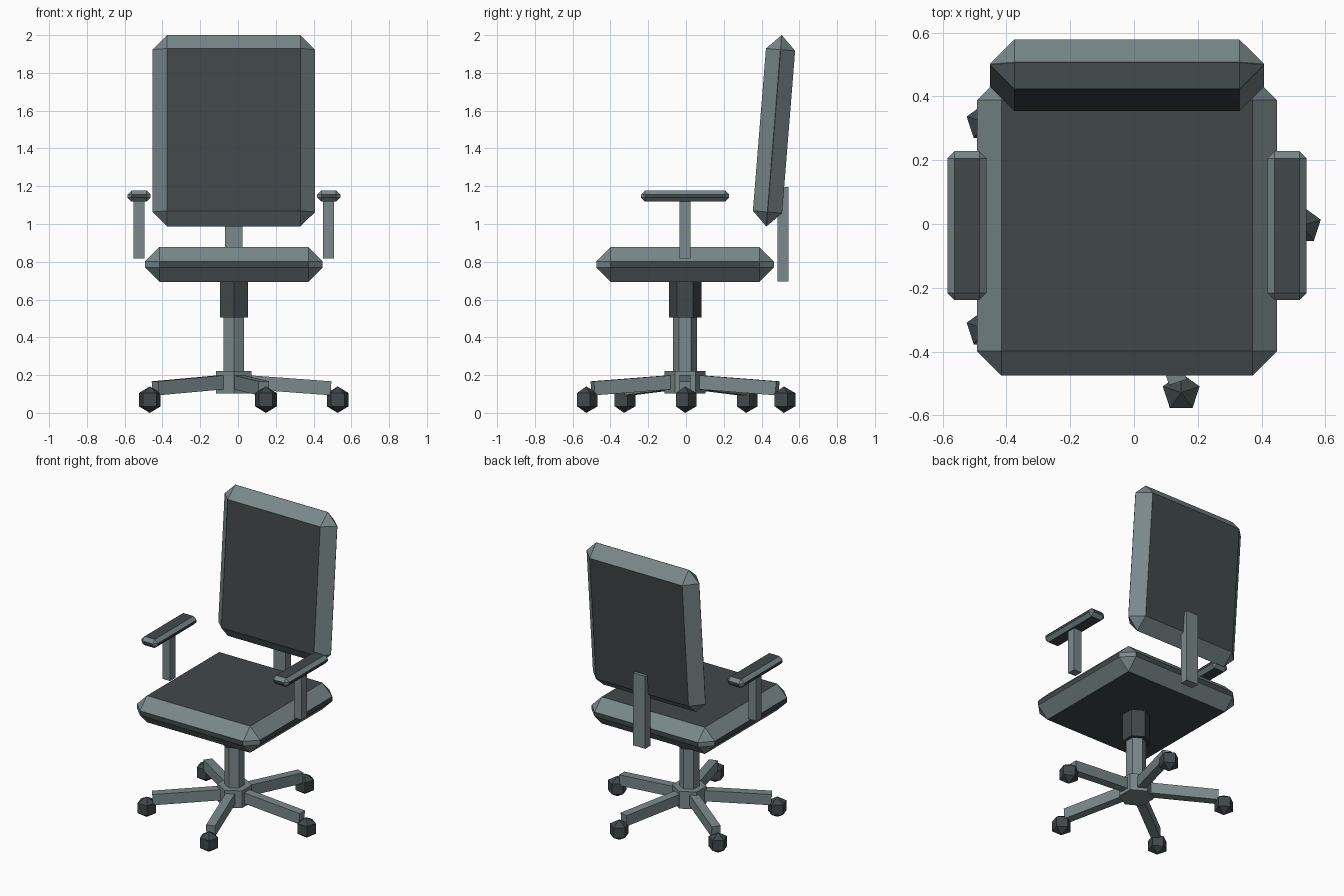
import bpy, bmesh
from math import cos, sin, radians, tau
from mathutils import Matrix, Vector

if "Cube" in bpy.data.objects:
    bpy.data.objects.remove(bpy.data.objects["Cube"])

CX, CY = -0.022, -0.005   # axis of the swivel column


def material(name, rgb):
    m = bpy.data.materials.new(name)
    m.diffuse_color = (*rgb, 1)
    m.use_nodes = True
    m.node_tree.nodes["Principled BSDF"].inputs["Base Color"].default_value = m.diffuse_color
    return m


DARK = material("dark_fabric", (0.053, 0.064, 0.068))
LIGHT = material("slate_grey", (0.194, 0.247, 0.257))


def finish(name, bm, mats, loc, rot=(0, 0, 0)):
    me = bpy.data.meshes.new(name)
    bmesh.ops.recalc_face_normals(bm, faces=bm.faces)
    bm.to_mesh(me)
    bm.free()
    for m in mats:
        me.materials.append(m)
    ob = bpy.data.objects.new(name, me)
    ob.location, ob.rotation_euler = loc, rot
    bpy.context.collection.objects.link(ob)
    return ob


def box(name, size, loc, rot=(0, 0, 0)):
    bm = bmesh.new()
    bmesh.ops.create_cube(bm, size=1, matrix=Matrix.Diagonal((*size, 1)))
    return finish(name, bm, [LIGHT], loc, rot)


def cushion(name, size, loc, bevel, rot=(0, 0, 0)):
    # dark flat panels, lighter chamfers
    bm = bmesh.new()
    bmesh.ops.create_cube(bm, size=1, matrix=Matrix.Diagonal((*size, 1)))
    bmesh.ops.bevel(bm, geom=bm.edges[:], offset=bevel, segments=1,
                    profile=0.5, affect='EDGES')
    bm.normal_update()
    for f in bm.faces:
        f.material_index = 0 if max(abs(c) for c in f.normal) > 0.99 else 1
    return finish(name, bm, [DARK, LIGHT], loc, rot)


def hex_post(name, radius, z0, z1, mat):
    bm = bmesh.new()
    bmesh.ops.create_cone(bm, cap_ends=True, segments=6, radius1=radius,
                          radius2=radius, depth=z1 - z0)
    return finish(name, bm, [mat], (CX, CY, (z0 + z1) / 2))


# Cushions with wide chamfers
cushion("seat", (0.94, 0.94, 0.184), (CX, CY, 0.786), 0.076)
cushion("backrest", (0.86, 0.155, 1.015), (CX, 0.466, 1.4935), 0.0765,
        (radians(-4.6), 0, 0))
box("back_support", (0.092, 0.058, 0.5), (CX, 0.513, 0.945))

# Armrests
for side, s in (("left", -1), ("right", 1)):
    x = CX + s * 0.502
    box(side + "_arm_post", (0.058, 0.058, 0.32), (x, CY, 0.978))
    cushion(side + "_arm_pad", (0.123, 0.467, 0.06), (x, CY, 1.148), 0.0225)

# Column and hub
hex_post("column_sleeve", 0.086, 0.504, 0.71, DARK)
hex_post("column", 0.0632, 0.15, 0.55, LIGHT)
hex_post("hub", 0.1085, 0.102, 0.221, LIGHT)

# Five sloping legs with low-poly casters
for i in range(5):
    a = i * tau / 5
    d = Vector((cos(a), sin(a), 0))
    base = Vector((CX, CY, 0))
    box(f"leg_{i + 1}", (0.485, 0.058, 0.074),
        base + d * 0.272 + Vector((0, 0, 0.148)), (0, radians(4.2), a))
    bm = bmesh.new()
    bmesh.ops.create_uvsphere(bm, u_segments=5, v_segments=3, radius=0.07)
    finish(f"caster_{i + 1}", bm, [DARK], base + d * 0.55 + Vector((0, 0, 0.07)))
